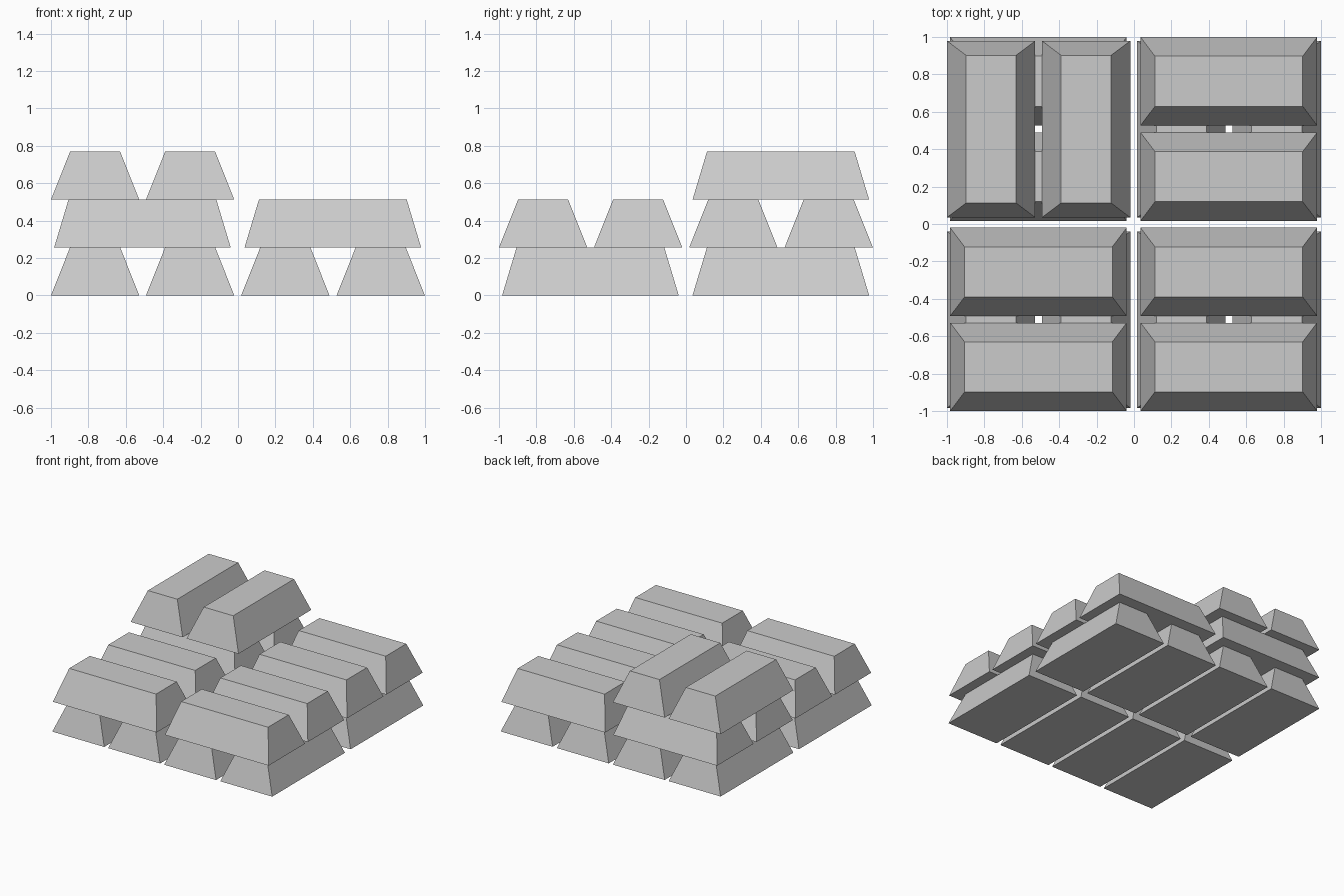
import bpy, bmesh
from math import radians

if "Cube" in bpy.data.objects:
    bpy.data.objects.remove(bpy.data.objects["Cube"])

LENGTH, WIDTH, HEIGHT = 0.944, 0.472, 0.256
END_INSET, SIDE_INSET = 0.077, 0.102
SHORT = [-0.764, -0.256, 0.253, 0.763]   # bar centres across their width
LONG = [-0.511, 0.507]                   # bar centres along their length


# One tapered ingot, long axis on x, base at z = 0
def ingot_mesh():
    bm = bmesh.new()
    bmesh.ops.create_cube(bm, size=1)
    for v in bm.verts:
        top = v.co.z > 0
        v.co.x *= LENGTH - (2 * END_INSET if top else 0)
        v.co.y *= WIDTH - (2 * SIDE_INSET if top else 0)
        v.co.z = HEIGHT if top else 0
    mesh = bpy.data.meshes.new("ingot")
    bm.to_mesh(mesh)
    bm.free()
    return mesh


mesh = ingot_mesh()


def place(name, x, y, layer, along_y):
    ob = bpy.data.objects.new(name, mesh)
    ob.location = (x, y, layer * HEIGHT)
    ob.rotation_euler.z = radians(90) if along_y else 0
    bpy.context.collection.objects.link(ob)


# Bottom layer runs front to back, middle layer runs left to right
for i, s in enumerate(SHORT):
    for j, l in enumerate(LONG):
        place(f"bottom_ingot_{i}_{j}", s, l, 0, True)
        place(f"middle_ingot_{i}_{j}", l, s, 1, False)

# Two ingots on top of the back left stack
for i, s in enumerate(SHORT[:2]):
    place(f"top_ingot_{i}", s, LONG[1], 2, True)
